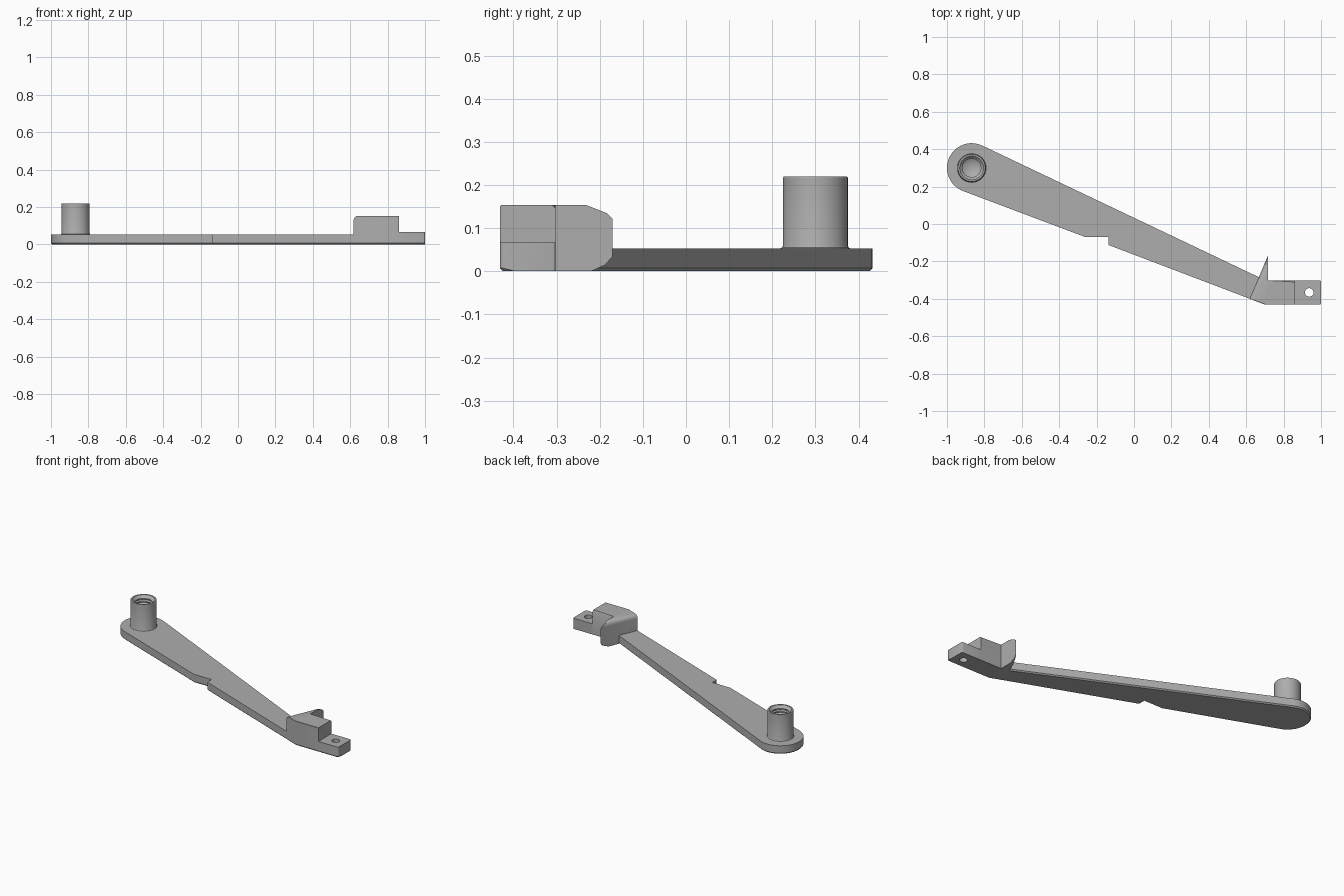
import bpy, bmesh, math
from mathutils import Vector

cube = bpy.data.objects.get("Cube")
if cube:
    bpy.data.objects.remove(cube, do_unlink=True)

grey = bpy.data.materials.new("plain grey")
grey.use_nodes = True
tone = (0.42, 0.42, 0.42, 1)
grey.diffuse_color = tone
grey.node_tree.nodes["Principled BSDF"].inputs["Base Color"].default_value = tone

PLATE, BLOCK, TAB = 0.053, 0.153, 0.067
PIVOT, END_R = Vector((-0.868, 0.3)), 0.132


def prism(outline, height):
    """Extrude a plan outline up from the ground."""
    bm = bmesh.new()
    base = bm.faces.new([bm.verts.new((x, y, 0)) for x, y in outline])
    top = bmesh.ops.extrude_face_region(bm, geom=[base])["geom"]
    bmesh.ops.translate(bm, vec=(0, 0, height),
                        verts=[v for v in top if isinstance(v, bmesh.types.BMVert)])
    bmesh.ops.recalc_face_normals(bm, faces=bm.faces)
    return bm


def bevel_where(bm, rule, size, segments=1):
    """Bevel every edge whose two ends both satisfy the rule."""
    edges = [e for e in bm.edges if all(rule(v.co) for v in e.verts)]
    bmesh.ops.bevel(bm, geom=edges, offset=size, segments=segments,
                    profile=0.5, affect='EDGES', clamp_overlap=True)


def finish(bm, name, angle=30):
    bmesh.ops.recalc_face_normals(bm, faces=bm.faces)
    mesh = bpy.data.meshes.new(name)
    bm.to_mesh(mesh)
    bm.free()
    mesh.materials.append(grey)
    obj = bpy.data.objects.new(name, mesh)
    bpy.context.collection.objects.link(obj)
    smooth(obj, angle)
    return obj


def smooth(obj, angle=30):
    bpy.ops.object.select_all(action='DESELECT')
    obj.select_set(True)
    bpy.context.view_layer.objects.active = obj
    bpy.ops.object.shade_smooth_by_angle(angle=math.radians(angle))


# Tapered arm with a round end and a small step in its front edge
start, stop, steps = math.radians(64.6), math.radians(249.3), 32
outline = []
for i in range(steps + 1):
    a = start + (stop - start) * i / steps
    outline.append((PIVOT.x + END_R * math.cos(a), PIVOT.y + END_R * math.sin(a)))
outline += [(-0.26, -0.07), (-0.135, -0.07), (-0.135, -0.113),
            (0.62, -0.4), (0.669, -0.285)]
arm = prism(outline, PLATE)
under = [e for e in arm.edges if all(v.co.z < 0.001 for v in e.verts)
         and not all(v.co.x > 0.6 for v in e.verts)]
bmesh.ops.bevel(arm, geom=under, offset=0.007, segments=1, affect='EDGES')
finish(arm, "arm")

# Raised block with a slanted wall that runs out to a thin edge at the back
block = prism([(0.618, -0.4), (0.7, -0.431), (0.862, -0.431), (0.862, -0.302),
               (0.716, -0.302), (0.716, -0.17)], BLOCK)
bevel_where(block, lambda c: c.z > BLOCK - 0.001 and
            ((c - Vector((0.618, -0.4, BLOCK))).length < 0.001 or c.y > -0.2), 0.024, 4)
bevel_where(block, lambda c: c.z > BLOCK - 0.001 and c.y < -0.398, 0.012)
bevel_where(block, lambda c: c.z > BLOCK - 0.001 and abs(c.y + 0.302) < 0.001, 0.008)
bevel_where(block, lambda c: c.z < 0.001 and c.y < -0.398, 0.007)

# Trim the wall's back corners, each with a point and a slope in the side plane
for y, z, ny, nz in [(-0.23, BLOCK, 0.4, 1), (-0.182, 0.133, 1, 1),
                     (-0.22, 0, 0.45, -1), (-0.182, 0.021, 1, -0.9)]:
    cut = bmesh.ops.bisect_plane(block, geom=block.verts[:] + block.edges[:] + block.faces[:],
                                 plane_co=(0, y, z), plane_no=(0, ny, nz), clear_outer=True)
    rim = [e for e in cut["geom_cut"] if isinstance(e, bmesh.types.BMEdge)]
    bmesh.ops.holes_fill(block, edges=rim, sides=0)
finish(block, "raised_block")

# Low mounting tab with a through hole
tab_bm = prism([(0.862, -0.431), (1, -0.431), (1, -0.302), (0.862, -0.302)], TAB)
uprights = [e for e in tab_bm.edges if all(v.co.x > 0.99 for v in e.verts)
            and abs(e.verts[0].co.z - e.verts[1].co.z) > 0.01]
bmesh.ops.bevel(tab_bm, geom=uprights, offset=0.008, segments=3, profile=0.5, affect='EDGES')
bevel_where(tab_bm, lambda c: c.z < 0.001 and c.y < -0.42, 0.007)
tab = finish(tab_bm, "mounting_tab")
bpy.ops.mesh.primitive_cylinder_add(vertices=32, radius=0.023, depth=0.3,
                                    location=(0.937, -0.366, 0.03))
drill = bpy.context.object
drill.name = "hole_cutter"
drill.hide_render = True
hole = tab.modifiers.new("hole", 'BOOLEAN')
hole.operation, hole.object, hole.solver = 'DIFFERENCE', drill, 'EXACT'
bpy.context.view_layer.objects.active = tab
bpy.ops.object.modifier_apply(modifier="hole")
bpy.data.objects.remove(drill, do_unlink=True)
smooth(tab)

# Hollow post: filleted foot, countersunk mouth, ringed bore and conical floor
profile = [(0.081, PLATE), (0.077, 0.055), (0.075, 0.06), (0.075, 0.217), (0.073, 0.22),
           (0.064, 0.22), (0.054, 0.208)]
for ring in range(6):
    z = 0.204 - ring * 0.018
    profile += [(0.049, z), (0.049, z - 0.005), (0.056, z - 0.009), (0.056, z - 0.012)]
profile += [(0.049, 0.096), (0.049, 0.085), (0, 0.058)]
post = bmesh.new()
points = [post.verts.new((PIVOT.x + r, PIVOT.y, z)) for r, z in profile]
chain = [post.edges.new(pair) for pair in zip(points, points[1:])]
bmesh.ops.spin(post, geom=points + chain, cent=(PIVOT.x, PIVOT.y, 0), axis=(0, 0, 1),
               angle=math.tau, steps=48, use_duplicate=False)
bmesh.ops.remove_doubles(post, verts=post.verts, dist=0.0001)
finish(post, "threaded_post")
